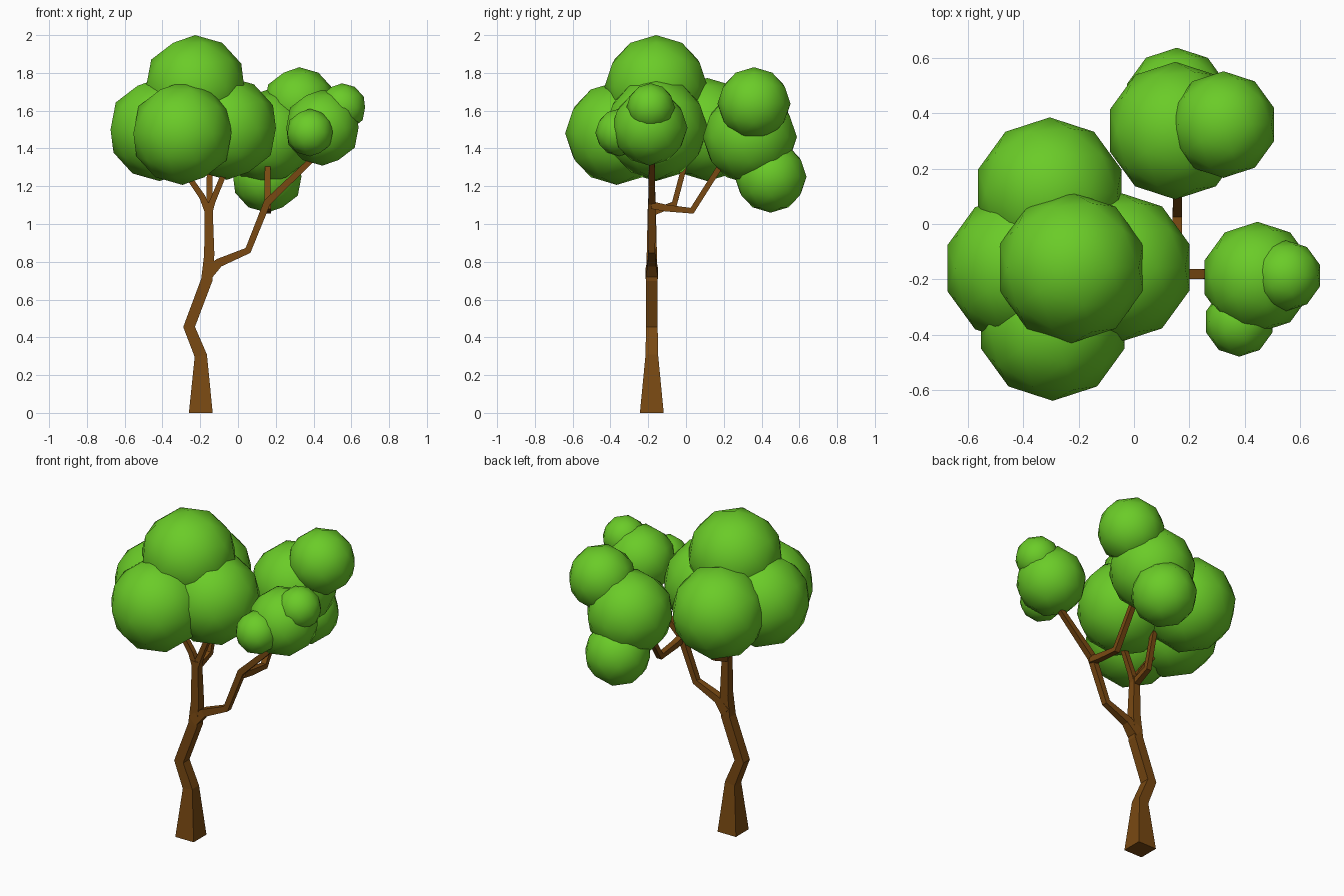
import bpy, bmesh
from mathutils import Vector

if "Cube" in bpy.data.objects:
    bpy.data.objects.remove(bpy.data.objects["Cube"])


def material(name, rgb):
    m = bpy.data.materials.new(name)
    m.diffuse_color = (*rgb, 1)
    m.use_nodes = True
    m.node_tree.nodes["Principled BSDF"].inputs["Base Color"].default_value = m.diffuse_color
    return m


bark = material("brown bark", (0.19, 0.066, 0.006))
leaf = material("leaf green", (0.145, 0.60, 0.021))
Y = -0.181  # plane of the trunk


def limb(name, points, side):
    """Square tube through (x, y, z, half width), mitred at the bends."""
    bm = bmesh.new()
    pts = [Vector(p[:3]) for p in points]
    side = Vector(side)
    rings = []
    for i, p in enumerate(pts):
        d_in = (p - pts[i - 1]).normalized() if i else Vector()
        d_out = (pts[i + 1] - p).normalized() if i < len(pts) - 1 else Vector()
        t = (d_in + d_out).normalized()
        a = (side - t * side.dot(t)).normalized()
        b = t.cross(a)
        h = points[i][3]
        rings.append([bm.verts.new(p + (a * u + b * v) * h)
                      for u, v in ((1, 1), (-1, 1), (-1, -1), (1, -1))])
    for r, s in zip(rings, rings[1:]):
        for k in range(4):
            n = (k + 1) % 4
            bm.faces.new((r[k], r[n], s[n], s[k]))
    bm.faces.new(rings[0])
    bm.faces.new(rings[-1])
    bmesh.ops.recalc_face_normals(bm, faces=bm.faces)
    me = bpy.data.meshes.new(name)
    bm.to_mesh(me)
    bm.free()
    me.materials.append(bark)
    bpy.context.collection.objects.link(bpy.data.objects.new(name, me))


# Trunk and the limbs that stay in its plane
limb("trunk", [(-.197, Y, 0, .063), (-.197, Y, .303, .033), (-.259, Y, .455, .031),
               (-.165, Y, .705, .030), (-.152, Y, .84, .027), (-.156, Y, 1.1, .021)], (0, 1, 0))
limb("right_limb", [(-.165, Y, .735, .034), (-.10, Y, .795, .023), (.053, Y, .86, .018),
                    (.155, Y, 1.115, .019), (.39, Y, 1.34, .015)], (0, 1, 0))
limb("left_twig", [(-.154, Y, 1.06, .020), (-.19, Y, 1.145, .016), (-.29, Y, 1.29, .014)], (0, 1, 0))
limb("right_twig", [(-.156, Y, 1.06, .020), (-.135, Y, 1.12, .016), (-.06, Y, 1.30, .014)], (0, 1, 0))
# Branches that reach backwards
limb("middle_twig", [(-.156, Y, 1.06, .018), (-.152, -.062, 1.105, .016),
                     (-.15, -.005, 1.32, .014)], (1, 0, 0))
limb("back_branch", [(.155, Y, 1.10, .020), (.157, -.11, 1.085, .018), (.157, .032, 1.07, .017),
                     (.157, .19, 1.32, .015)], (1, 0, 0))

# Leaf balls: name, centre, radius
balls = [
    ("crown_top", (-.227, -.158, 1.727), .273),
    ("crown_back", (-.305, .113, 1.50), .273),
    ("crown_left", (-.415, -.16, 1.50), .273),
    ("crown_front", (-.294, -.367, 1.48), .273),
    ("crown_right", (-.059, -.157, 1.507), .273),
    ("back_leaves", (.150, .338, 1.46), .249),
    ("back_leaves_top", (.324, .36, 1.637), .193),
    ("back_leaves_low", (.155, .448, 1.25), .190),
    ("right_leaves", (.447, -.193, 1.51), .201),
    ("right_leaves_top", (.551, -.187, 1.617), .128),
    ("right_leaves_front", (.381, -.354, 1.484), .126),
]
for name, centre, r in balls:
    bpy.ops.mesh.primitive_ico_sphere_add(subdivisions=2, radius=r, location=centre)
    ob = bpy.context.object
    ob.name = name
    ob.data.materials.append(leaf)
    bpy.ops.object.shade_smooth()
